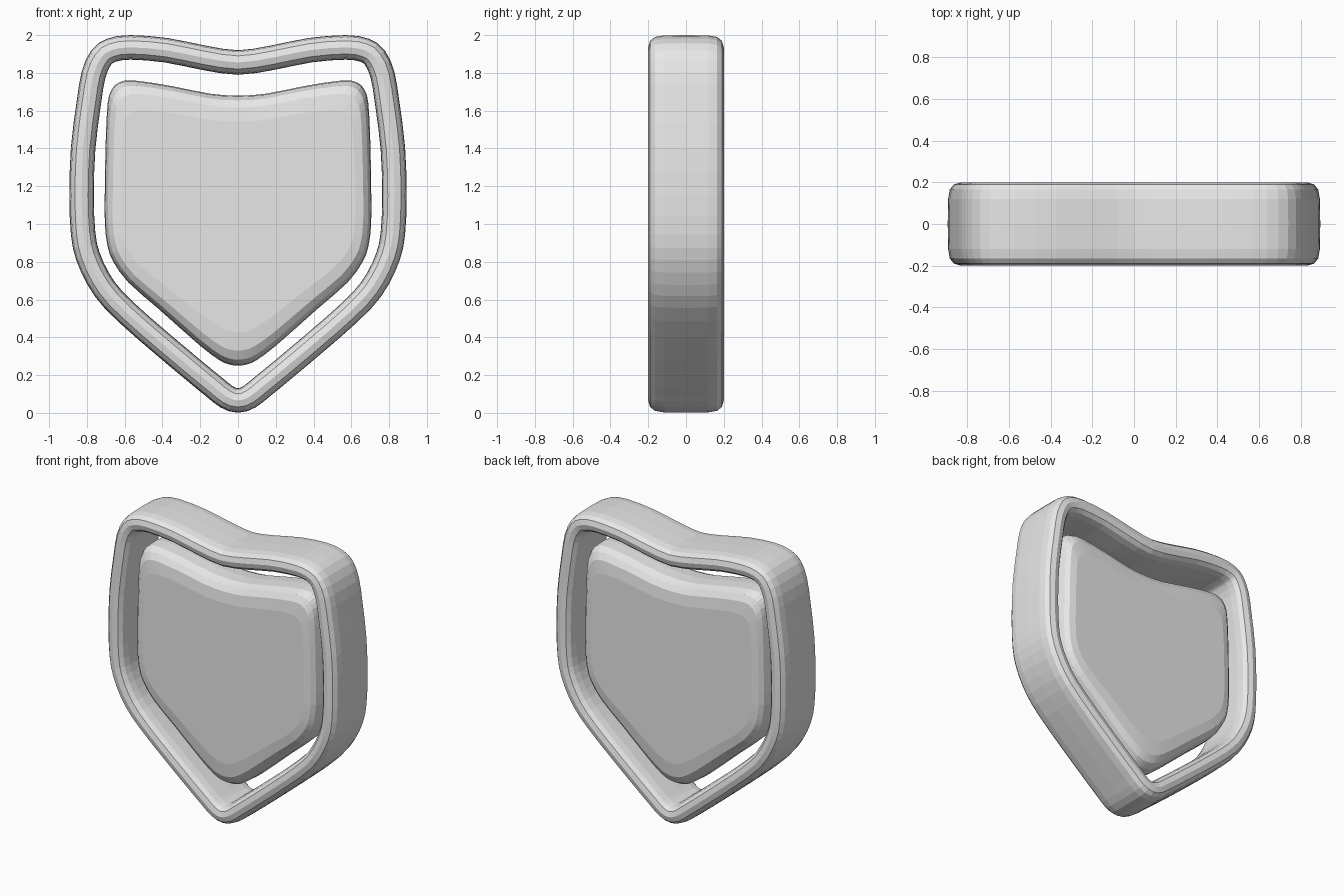
import bpy
import bmesh
from mathutils import Vector

cube = bpy.data.objects.get("Cube")
if cube:
    bpy.data.objects.remove(cube, do_unlink=True)

# Single grey material
grey = bpy.data.materials.new("light_grey")
grey.use_nodes = True
colour = (0.8, 0.8, 0.8, 1)
grey.diffuse_color = colour
grey.node_tree.nodes["Principled BSDF"].inputs["Base Color"].default_value = colour

STEPS = 2


def closed_outline(half):
    """Mirror a half outline in x and round it with a closed Catmull-Rom curve."""
    pts = [Vector(p) for p in half]
    pts += [Vector((-p.x, p.y)) for p in reversed(pts[1:-1])]
    n = len(pts)
    out = []
    for i in range(n):
        a, b, c, d = (pts[(i + k) % n] for k in (-1, 0, 1, 2))
        for s in range(STEPS):
            t = s / STEPS
            out.append(0.5 * (2 * b + (c - a) * t + (2 * a - 5 * b + 4 * c - d) * t**2
                              + (3 * b - a - 3 * c + d) * t**3))
    return out


def skin(name, loops, closed):
    """Join equal loops of points with quads; cap the ends unless closed."""
    bm = bmesh.new()
    rows = [[bm.verts.new(p) for p in loop] for loop in loops]
    n = len(rows[0])
    pairs = list(zip(rows, rows[1:]))
    if closed:
        pairs.append((rows[-1], rows[0]))
    else:
        bm.faces.new(rows[0])
        bm.faces.new(rows[-1])
    for r, q in pairs:
        for i in range(n):
            j = (i + 1) % n
            bm.faces.new((r[i], r[j], q[j], q[i]))
    bmesh.ops.recalc_face_normals(bm, faces=bm.faces)
    mesh = bpy.data.meshes.new(name)
    bm.to_mesh(mesh)
    bm.free()
    mesh.materials.append(grey)
    obj = bpy.data.objects.new(name, mesh)
    bpy.context.collection.objects.link(obj)
    return obj


# Outer frame: rounded deep section swept around the shield centreline
frame_line = closed_outline([
    (0, 1.855), (.18, 1.88), (.38, 1.92), (.57, 1.935), (.67, 1.92), (.725, 1.88),
    (.765, 1.79), (.79, 1.64), (.82, 1.4), (.828, 1.15), (.82, .95), (.795, .83),
    (.74, .71), (.66, .6), (.5, .45), (.24, .23), (.13, .14), (.06, .085), (0, .066)])
quarter = [(.065, 0), (.063, .12), (.055, .165), (.035, .19), (0, .2)]
half = quarter + [(-w, y) for w, y in reversed(quarter[:-1])]
section = half + [(w, -y) for w, y in reversed(half[1:-1])]

count = len(frame_line)
frame_loops = []
for i, p in enumerate(frame_line):
    tangent = (frame_line[(i + 1) % count] - frame_line[i - 1]).normalized()
    normal = Vector((-tangent.y, tangent.x))
    frame_loops.append([(p.x + normal.x * w, y, p.y + normal.y * w) for w, y in section])
skin("outer_frame", frame_loops, True)

# Inner plate: pillow-edged shield, rounded more at top and bottom than at the sides
plate_line = closed_outline([
    (0, 1.68), (.15, 1.69), (.35, 1.73), (.55, 1.76), (.63, 1.75), (.67, 1.71),
    (.69, 1.64), (.7, 1.45), (.705, 1.2), (.705, 1), (.69, .88), (.66, .8),
    (.58, .69), (.42, .55), (.2, .355), (.1, .28), (.05, .257), (0, .25)])
MID = 1.05
front = [(.88, .78, -.16), (.94, .9, -.15), (.975, .96, -.125), (.995, .992, -.08), (1, 1, 0)]
layers = front + [(sx, sz, -y) for sx, sz, y in reversed(front[:-1])]
skin("inner_plate", [[(p.x * sx, y, MID + (p.y - MID) * sz) for p in plate_line]
                     for sx, sz, y in layers], False)
